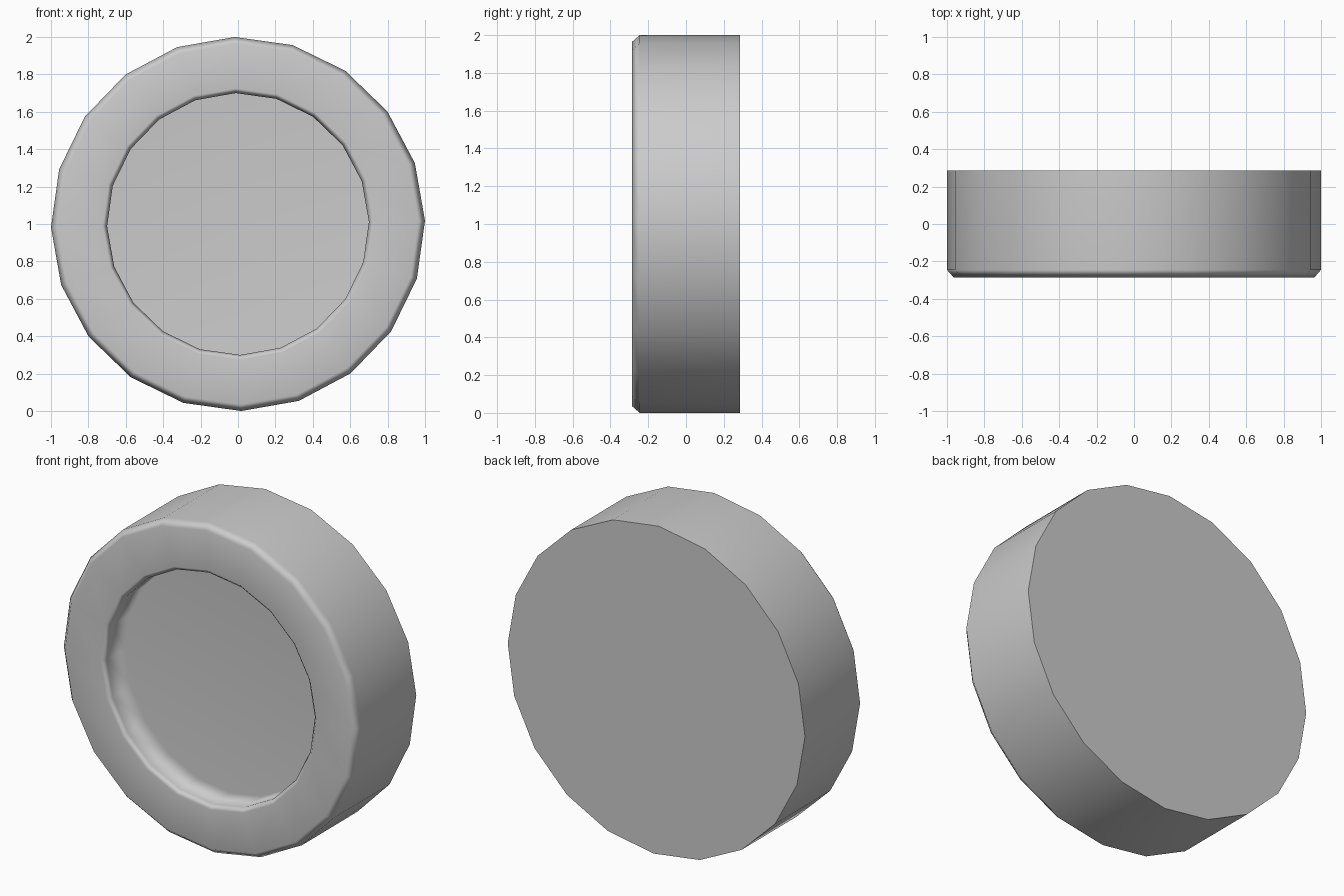
import bpy, bmesh, math

if "Cube" in bpy.data.objects:
    bpy.data.objects.remove(bpy.data.objects["Cube"])

SIDES = 20
TURN = math.radians(1)

# Profile from back edge, over the rim, into the recess: (radius, y)
PROFILE = [(1.0, 0.285), (1.0, -0.245), (0.965, -0.285),
           (0.725, -0.285), (0.70, -0.26), (0.70, -0.085)]

bm = bmesh.new()


def ring(radius, y):
    angles = [TURN + 2 * math.pi * i / SIDES for i in range(SIDES)]
    return [bm.verts.new((radius * math.cos(a), y, 1 + radius * math.sin(a)))
            for a in angles]


# Side wall, bevelled rim and recess wall
rings = [ring(r, y) for r, y in PROFILE]
for a, b in zip(rings, rings[1:]):
    for i in range(SIDES):
        j = (i + 1) % SIDES
        bm.faces.new((a[i], a[j], b[j], b[i]))

# Flat back and recess floor
back = bm.faces.new(rings[0])
bm.faces.new(rings[-1])
bmesh.ops.recalc_face_normals(bm, faces=bm.faces[:])

# Smooth everywhere except the crisp back edge
for f in bm.faces:
    f.smooth = True
for e in back.edges:
    e.smooth = False

mesh = bpy.data.meshes.new("round_dish")
bm.to_mesh(mesh)
bm.free()
dish = bpy.data.objects.new("round_dish", mesh)
bpy.context.collection.objects.link(dish)

# Let the large flat faces dominate the shading
weighted = dish.modifiers.new("weighted_normals", 'WEIGHTED_NORMAL')
weighted.keep_sharp = True
